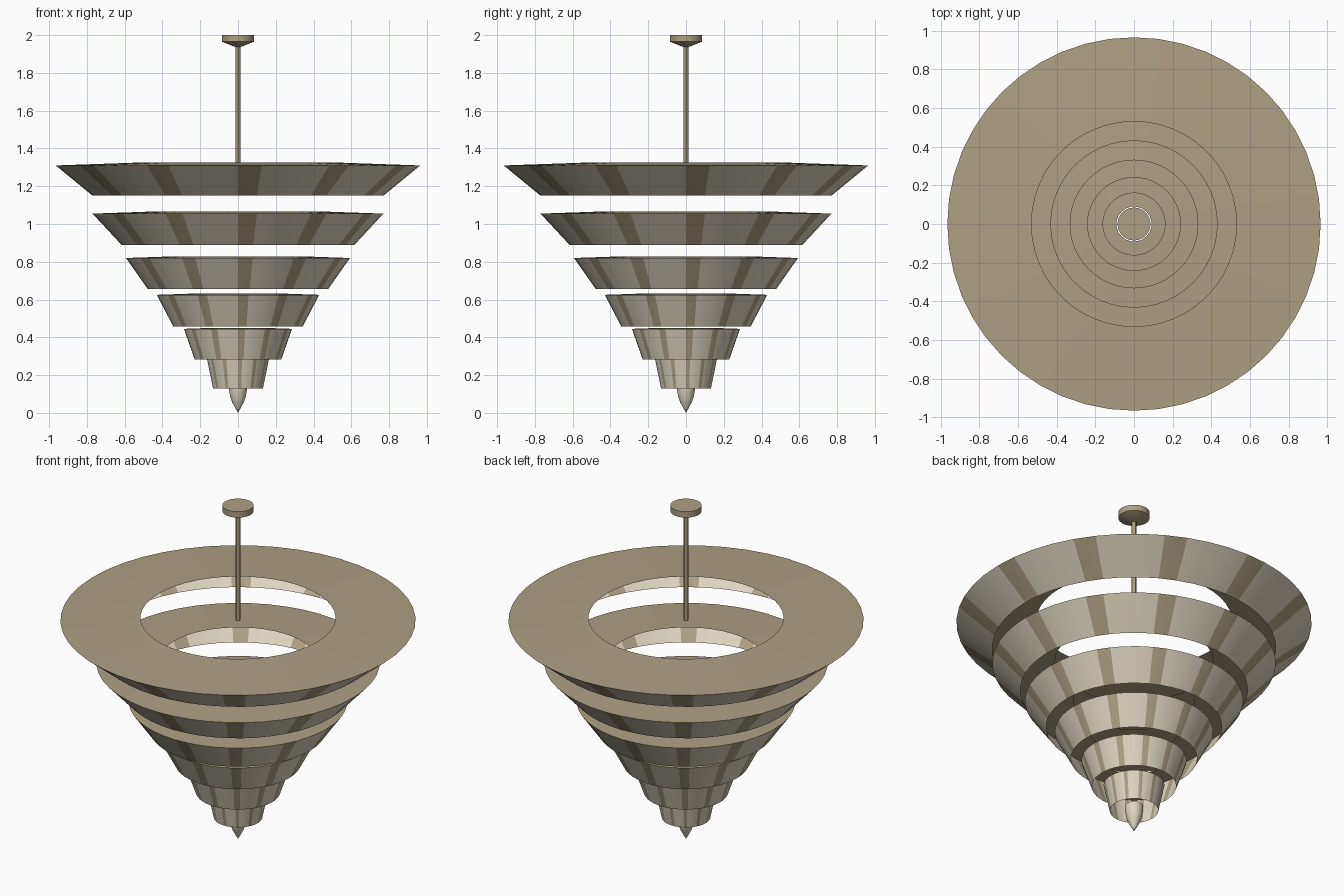
import bpy
import bmesh
from math import cos, sin, tau, radians

old = bpy.data.objects.get("Cube")
if old:
    bpy.data.objects.remove(old, do_unlink=True)


def material(name, colour):
    mat = bpy.data.materials.new(name)
    mat.use_nodes = True
    mat.diffuse_color = (*colour, 1)
    mat.node_tree.nodes["Principled BSDF"].inputs["Base Color"].default_value = (*colour, 1)
    return mat


bronze = material("aged bronze", (0.42, 0.35, 0.225))
glass = material("frosted glass", (0.72, 0.66, 0.53))


def lathe(name, profile, sides, mats, rule=lambda band, side: 0):
    """Spin a (radius, height) profile around z; rule picks each face's material."""
    bm = bmesh.new()
    rings = []
    for r, z in profile:
        if r == 0:
            rings.append([bm.verts.new((0, 0, z))] * sides)
        else:
            rings.append([bm.verts.new((r * cos(tau * i / sides), r * sin(tau * i / sides), z))
                          for i in range(sides)])
    for band, (low, high) in enumerate(zip(rings, rings[1:])):
        for i in range(sides):
            j = (i + 1) % sides
            corners = dict.fromkeys((low[i], low[j], high[j], high[i]))
            face = bm.faces.new(list(corners))
            face.material_index = rule(band, i)
    mesh = bpy.data.meshes.new(name)
    bm.to_mesh(mesh)
    bm.free()
    for mat in mats:
        mesh.materials.append(mat)
    obj = bpy.data.objects.new(name, mesh)
    bpy.context.collection.objects.link(obj)
    bpy.ops.object.select_all(action="DESELECT")
    obj.select_set(True)
    bpy.context.view_layer.objects.active = obj
    bpy.ops.object.shade_smooth_by_angle(angle=radians(30))
    return obj


def tier_colour(band, side):
    # Bronze top plate, glass wall with every fourth panel a bronze rib
    return 1 if band == 1 or side % 4 == 0 else 0


# Tiers: bottom radius, bottom height, rim radius, rim height, hole radius
tiers = [
    (0.77, 1.15, 0.965, 1.31, 0.53),
    (0.617, 0.89, 0.77, 1.055, 0.43),
    (0.477, 0.655, 0.593, 0.82, 0.33),
    (0.342, 0.457, 0.43, 0.625, 0.24),
    (0.229, 0.282, 0.286, 0.445, 0.16),
    (0.132, 0.13, 0.165, 0.29, 0.09),
]
for n, (r_low, z_low, r_rim, z_rim, r_hole) in enumerate(tiers, 1):
    top = z_rim + 0.035 * (r_rim - r_hole)
    lathe(f"shade_tier_{n}", [(r_low, z_low), (r_rim, z_rim), (r_hole, top)],
          48, [glass, bronze], tier_colour)

# Pointed glass finial hanging below the smallest tier
lathe("finial", [(0, 0), (0.014, 0.025), (0.03, 0.055), (0.041, 0.085),
                 (0.049, 0.13), (0.05, 0.16), (0, 0.165)], 24, [glass])

# Hanging rod and ceiling mount
lathe("hanging_rod", [(0, 1.31), (0.013, 1.31), (0.013, 1.95), (0, 1.95)], 12, [bronze])
lathe("ceiling_mount", [(0, 1.938), (0.016, 1.938), (0.085, 1.965), (0.085, 2), (0, 2)],
      32, [bronze])
